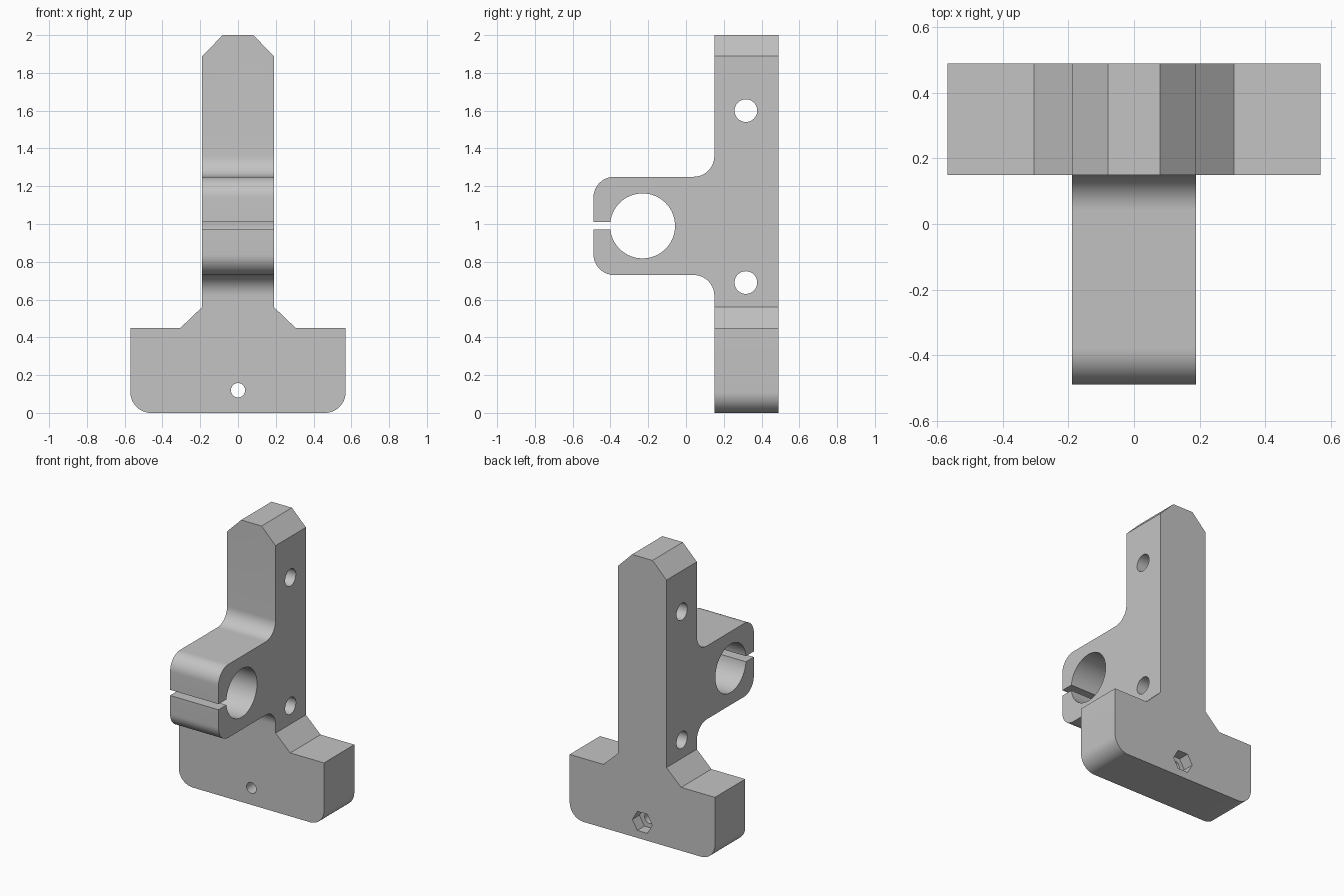
import bpy
import bmesh
from math import cos, sin, pi, radians
from mathutils import Vector

cube = bpy.data.objects.get("Cube")
if cube:
    bpy.data.objects.remove(cube, do_unlink=True)

grey = bpy.data.materials.new("plain grey")
grey.use_nodes = True
colour = (0.55, 0.55, 0.55, 1)
grey.diffuse_color = colour
grey.node_tree.nodes["Principled BSDF"].inputs["Base Color"].default_value = colour


def arc(centre, radius, start, end, steps=14):
    """Points along an arc, angles in degrees."""
    angles = [radians(start + (end - start) * i / steps) for i in range(steps + 1)]
    return [(centre[0] + radius * cos(a), centre[1] + radius * sin(a)) for a in angles]


def circle(centre, radius, sides=48):
    return arc(centre, radius, 0, 360, sides)[:-1]


def prism(name, outline, axis, low, high):
    """Extrude an outline along x (outline in y, z) or along y (outline in x, z)."""
    bm = bmesh.new()
    place = (lambda a, b: (low, a, b)) if axis == "x" else (lambda a, b: (a, low, b))
    face = bm.faces.new([bm.verts.new(place(a, b)) for a, b in outline])
    result = bmesh.ops.extrude_face_region(bm, geom=[face])
    step = Vector((high - low, 0, 0) if axis == "x" else (0, high - low, 0))
    moved = [v for v in result["geom"] if isinstance(v, bmesh.types.BMVert)]
    bmesh.ops.translate(bm, verts=moved, vec=step)
    bmesh.ops.recalc_face_normals(bm, faces=bm.faces)
    mesh = bpy.data.meshes.new(name)
    bm.to_mesh(mesh)
    bm.free()
    mesh.materials.append(grey)
    obj = bpy.data.objects.new(name, mesh)
    bpy.context.collection.objects.link(obj)
    return obj


def combine(target, tool, operation):
    """Apply a boolean and discard the tool."""
    tool.hide_render = True
    mod = target.modifiers.new(tool.name, "BOOLEAN")
    mod.operation, mod.solver, mod.object = operation, "EXACT", tool
    bpy.context.view_layer.objects.active = target
    bpy.ops.object.modifier_apply(modifier=mod.name)
    bpy.data.objects.remove(tool, do_unlink=True)


R = 0.11  # radius of all rounded corners and fillets

# Front silhouette: wide foot, chamfered shoulders, pointed upright
half = arc((0.57 - R, R), R, -90, 0)
half += [(0.57, 0.45), (0.305, 0.45), (0.19, 0.56), (0.19, 1.89), (0.08, 2.0)]
front = half + [(-x, z) for x, z in reversed(half)]

# Side silhouette: upright with the filleted clamp arm
FRONT, PLATE, BACK, LOW, TOP = -0.49, 0.15, 0.49, 0.73, 1.25
side = [(BACK, -0.1), (BACK, 2.1), (PLATE, 2.1)]
side += arc((PLATE - R, TOP + R), R, 0, -90)
side += arc((FRONT + R, TOP - R), R, 90, 180)
side += arc((FRONT + R, LOW + R), R, 180, 270)
side += arc((PLATE - R, LOW - R), R, 90, 0)
side += [(PLATE, -0.1)]

# Bracket body where both silhouettes meet
bracket = prism("clamp_bracket", front, "y", -0.7, 0.7)
combine(bracket, prism("side_shape", side, "x", -0.7, 0.7), "INTERSECT")

# Clamp bore, slit and cross holes
slit = [(-0.6, 0.97), (-0.3, 0.97), (-0.3, 1.01), (-0.6, 1.01)]
cuts = [
    ("clamp_bore", circle((-0.23, 0.99), 0.172, 64), "x", -0.4, 0.4),
    ("clamp_slit", slit, "x", -0.4, 0.4),
    ("upper_hole", circle((0.317, 1.6), 0.06), "x", -0.4, 0.4),
    ("lower_hole", circle((0.317, 0.69), 0.06), "x", -0.4, 0.4),
    # Foot screw hole with a hexagonal nut pocket at the back
    ("screw_hole", circle((0, 0.12), 0.038, 32), "y", 0, 0.7),
    ("nut_pocket", circle((0, 0.12), 0.078, 6), "y", 0.41, 0.7),
]
for cut in cuts:
    combine(bracket, prism(*cut), "DIFFERENCE")

# Smooth curves, crisp edges
bpy.ops.object.select_all(action="DESELECT")
bracket.select_set(True)
bpy.context.view_layer.objects.active = bracket
bpy.ops.object.shade_smooth_by_angle(angle=radians(30))
